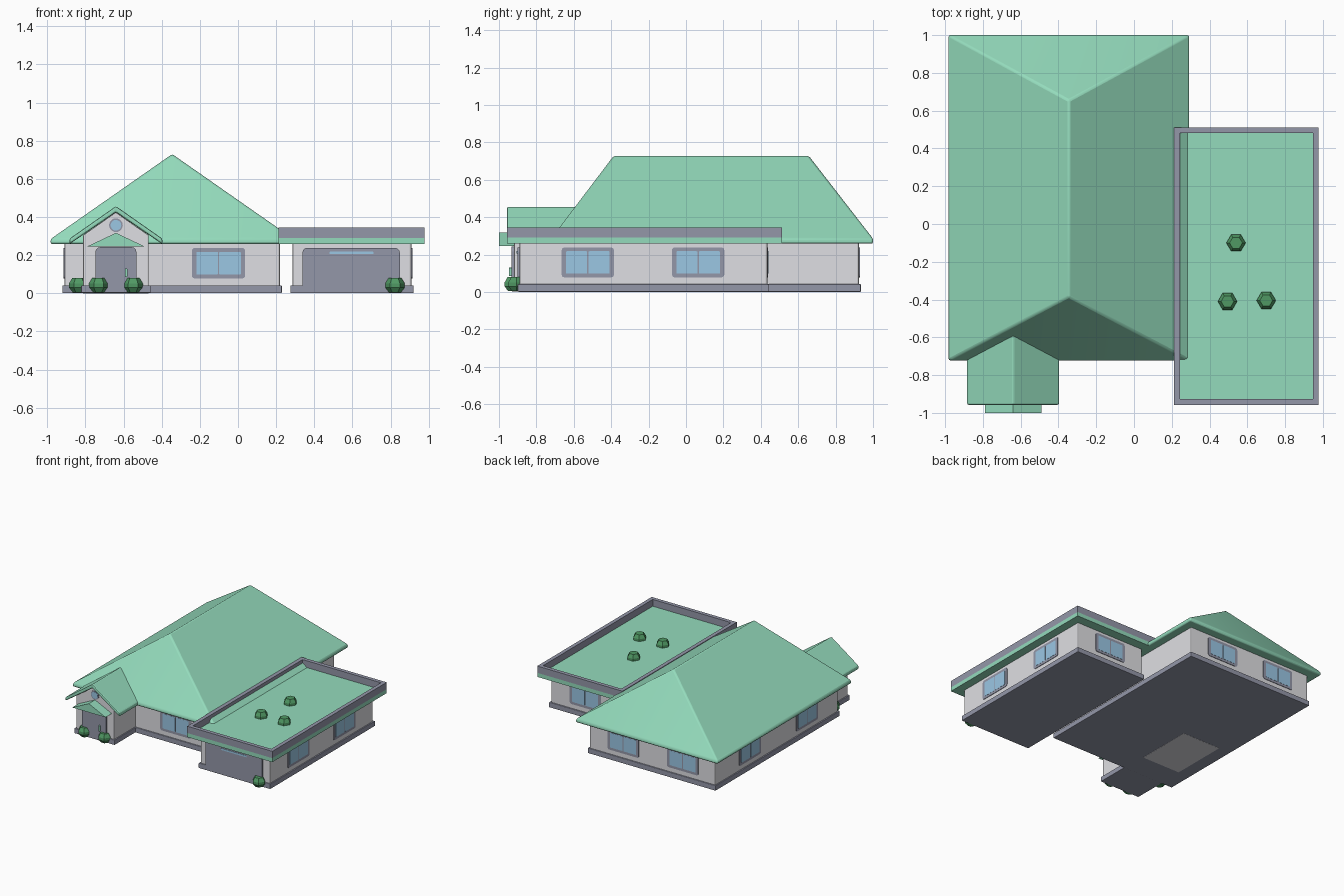
import bpy, bmesh, math
from mathutils import Matrix

cube = bpy.data.objects.get("Cube")
if cube:
    bpy.data.objects.remove(cube, do_unlink=True)


def material(name, rgb):
    lin = [((c / 255 + 0.055) / 1.055) ** 2.4 for c in rgb] + [1]
    m = bpy.data.materials.new(name)
    m.use_nodes = True
    m.diffuse_color = lin
    m.node_tree.nodes["Principled BSDF"].inputs["Base Color"].default_value = lin
    return m


ROOF = material("mint_roof", (148, 219, 188))
WALL = material("pale_wall", (223, 223, 227))
TRIM = material("slate_trim", (148, 151, 169))
GLASS = material("blue_glass", (155, 199, 228))
LEAF = material("bush_green", (80, 153, 100))


def finish(name, bm, mat, bevel=0, smooth=False):
    bmesh.ops.recalc_face_normals(bm, faces=bm.faces)
    me = bpy.data.meshes.new(name)
    bm.to_mesh(me)
    bm.free()
    me.materials.append(mat)
    ob = bpy.data.objects.new(name, me)
    bpy.context.collection.objects.link(ob)
    if bevel:
        mod = ob.modifiers.new("soft_edges", 'BEVEL')
        mod.width, mod.segments = bevel, 2
        mod.limit_method, mod.angle_limit = 'ANGLE', math.radians(20)
    if smooth:
        bpy.ops.object.select_all(action='DESELECT')
        ob.select_set(True)
        bpy.context.view_layer.objects.active = ob
        bpy.ops.object.shade_smooth_by_angle(angle=math.radians(40))


def prism(name, outline, y0, y1, mat, bevel=0, place=None):
    """Extrude an x-z outline along y."""
    bm = bmesh.new()
    face = bm.faces.new([bm.verts.new((x, y0, z)) for x, z in outline])
    new = bmesh.ops.extrude_face_region(bm, geom=[face])["geom"]
    for v in new:
        if isinstance(v, bmesh.types.BMVert):
            v.co.y = y1
    if place:
        bm.transform(place)
    finish(name, bm, mat, bevel)


def box(name, x, y, z, mat, bevel=0):
    outline = [(x[0], z[0]), (x[1], z[0]), (x[1], z[1]), (x[0], z[1])]
    prism(name, outline, y[0], y[1], mat, bevel)


def rounded(w, h, r, round_bottom=True):
    """Outline of a rounded rectangle centred on the origin."""
    pts = []
    for i, (sx, sz) in enumerate([(1, 1), (-1, 1), (-1, -1), (1, -1)]):
        if sz < 0 and not round_bottom:
            pts.append((sx * w / 2, sz * h / 2))
            continue
        for k in range(4):
            a = math.pi / 2 * (i + k / 3)
            pts.append((sx * (w / 2 - r) + r * math.cos(a),
                        sz * (h / 2 - r) + r * math.sin(a)))
    return pts


def disc(r, n=20):
    return [(r * math.cos(2 * math.pi * k / n), r * math.sin(2 * math.pi * k / n))
            for k in range(n)]


def window(name, x, y, turn):
    """Framed two-pane window; turn 0 faces the front."""
    place = Matrix.Translation((x, y, 0.158)) @ Matrix.Rotation(math.radians(turn), 4, 'Z')
    prism(name + "_frame", rounded(0.28, 0.16, 0.015), 0.004, -0.004, TRIM, 0, place)
    for side, label in ((-1, "left"), (1, "right")):
        shift = place @ Matrix.Translation((side * 0.06, 0, 0))
        prism(f"{name}_{label}_pane", rounded(0.113, 0.12, 0.005),
              0, -0.0055, GLASS, 0, shift)


def bush(name, x, y, z):
    """Six-sided faceted shrub."""
    bm = bmesh.new()
    rings = []
    for r, h in ((0.03, 0.004), (0.051, 0.03), (0.051, 0.052), (0.034, 0.08)):
        rings.append([bm.verts.new((x + r * math.cos(k * math.pi / 3),
                                    y + r * math.sin(k * math.pi / 3), z + h))
                      for k in range(6)])
    for lo, hi in zip(rings, rings[1:]):
        for k in range(6):
            j = (k + 1) % 6
            bm.faces.new((lo[k], lo[j], hi[j], hi[k]))
    bm.faces.new(rings[0])
    bm.faces.new(rings[-1])
    finish(name, bm, LEAF)


# Main house and garage bodies on their plinths
box("house_walls", (-0.91, 0.22), (-0.65, 0.925), (0.02, 0.27), WALL, 0.01)
box("house_plinth", (-0.92, 0.23), (-0.66, 0.935), (0.001, 0.042), TRIM, 0.004)
box("garage_walls", (0.285, 0.91), (-0.89, 0.435), (0.02, 0.27), WALL, 0.01)
box("garage_plinth", (0.275, 0.92), (-0.90, 0.445), (0.001, 0.042), TRIM, 0.004)

# Hipped main roof with a short eave band
bm = bmesh.new()
for x in (-0.982, 0.292):
    for y in (-0.722, 1.0):
        for z in (0.258, 0.285):
            bm.verts.new((x, y, z))
for y in (-0.385, 0.655):
    bm.verts.new((-0.345, y, 0.73))
bmesh.ops.convex_hull(bm, input=bm.verts)
bmesh.ops.dissolve_limit(bm, angle_limit=0.01, verts=bm.verts, edges=bm.edges)
finish("house_roof", bm, ROOF, 0.01, True)

# Flat garage roof with a parapet along each edge
X0, X1, Y0, Y1, RIM = 0.213, 0.978, -0.957, 0.512, 0.031
box("garage_roof", (X0, X1), (Y0, Y1), (0.258, 0.291), ROOF)
for label, x, y in (("left", (X1 - RIM, X1), (Y0, Y1)),
                    ("right", (X0, X0 + RIM), (Y0, Y1)),
                    ("front", (X0 + RIM, X1 - RIM), (Y0, Y0 + RIM)),
                    ("back", (X0 + RIM, X1 - RIM), (Y1 - RIM, Y1))):
    box(f"garage_parapet_{label}", x, y, (0.291, 0.346), TRIM)

# Gabled porch, with its pale floor reaching under the house
PX = -0.64
prism("porch_walls", [(PX - 0.172, 0.02), (PX + 0.172, 0.02), (PX + 0.172, 0.305),
                      (PX, 0.425), (PX - 0.172, 0.305)], -0.92, -0.62, WALL, 0.006)
box("porch_plinth", (PX - 0.182, PX + 0.182), (-0.93, -0.64), (0.002, 0.042), TRIM, 0.004)
box("porch_floor", (PX - 0.172, PX + 0.172), (-0.45, 0.02), (0, 0.01), WALL)
prism("porch_roof", [(PX - 0.243, 0.258), (PX, 0.425), (PX + 0.243, 0.258),
                     (PX + 0.243, 0.287), (PX, 0.457), (PX - 0.243, 0.287)],
      -0.957, -0.58, ROOF, 0.008)
prism("door_canopy", [(PX - 0.15, 0.246), (PX + 0.15, 0.246), (PX, 0.317)],
      -1.0, -0.91, ROOF)

# Porch door, handle and round gable window
prism("front_door", rounded(0.215, 0.23, 0.025, False), 0, -0.024, TRIM, 0,
      Matrix.Translation((PX, -0.91, 0.127)))
prism("door_handle", rounded(0.013, 0.047, 0.004), 0, -0.012, ROOF, 0,
      Matrix.Translation((PX + 0.053, -0.933, 0.108)))
gable = Matrix.Translation((PX, -0.92, 0.357))
prism("gable_window_frame", disc(0.036), 0.004, -0.004, TRIM, 0, gable)
prism("gable_window_glass", disc(0.028), 0, -0.0055, GLASS, 0, gable)

# Garage door with a slim light
prism("garage_door", rounded(0.51, 0.205, 0.025, False), 0, -0.017, TRIM, 0,
      Matrix.Translation((0.593, -0.885, 0.136)))
prism("garage_door_light", rounded(0.23, 0.014, 0.004), 0, -0.004, GLASS, 0,
      Matrix.Translation((0.595, -0.901, 0.212)))

# Windows on every side
window("front_window", -0.102, -0.65, 0)
for i, y in enumerate((-0.525, 0.065)):
    window(f"garage_side_window_{i + 1}", 0.91, y, 90)
window("garage_back_window", 0.598, 0.435, 180)
for i, x in enumerate((-0.085, -0.62)):
    window(f"house_back_window_{i + 1}", x, 0.925, 180)
for i, y in enumerate((0.48, -0.25)):
    window(f"house_side_window_{i + 1}", -0.91, y, -90)

# Shrubs on the ground and on the flat roof
for i, (x, y, z) in enumerate([(-0.835, -0.70, 0), (-0.73, -0.925, 0), (-0.55, -0.925, 0),
                               (0.823, -0.905, 0), (0.54, -0.10, 0.258),
                               (0.495, -0.41, 0.258), (0.70, -0.405, 0.258)]):
    bush(f"bush_{i + 1}", x, y, z)
